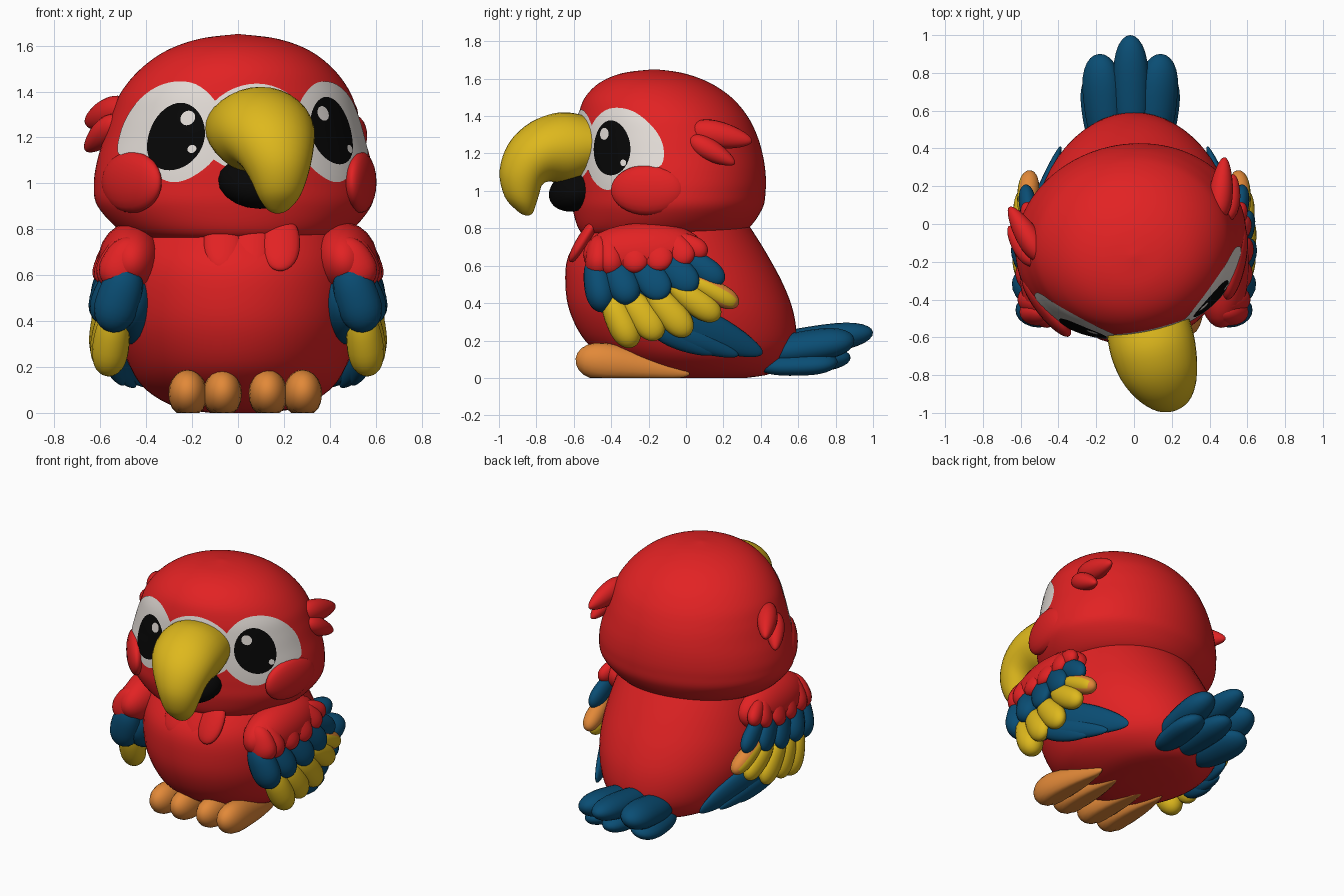
import bpy, bmesh, math
from mathutils import Vector, Matrix

if "Cube" in bpy.data.objects:
    bpy.data.objects.remove(bpy.data.objects["Cube"])

def mat(name, rgb):
    m = bpy.data.materials.new(name)
    m.diffuse_color = (*rgb, 1)
    m.use_nodes = True
    m.node_tree.nodes["Principled BSDF"].inputs["Base Color"].default_value = m.diffuse_color
    return m

RED = mat("red_plumage", (0.76, 0.016, 0.017))
BLUE = mat("blue_plumage", (0.003, 0.075, 0.175))
YELLOW = mat("yellow", (0.73, 0.48, 0.012))
ORANGE = mat("orange", (0.76, 0.25, 0.04))
WHITE = mat("off_white", (0.77, 0.72, 0.68))
BLACK = mat("black", (0.002, 0.002, 0.002))

# head is turned a little to one side
HEAD = Matrix.Translation((-0.018, -0.09, 0)) @ Matrix.Rotation(math.radians(13), 4, 'Z')

def finish(name, bm, material, m=Matrix()):
    bmesh.ops.transform(bm, matrix=m, verts=bm.verts)
    for v in bm.verts:
        v.co.z = max(v.co.z, 0)
    me = bpy.data.meshes.new(name)
    bm.to_mesh(me)
    bm.free()
    me.materials.append(material)
    ob = bpy.data.objects.new(name, me)
    bpy.context.collection.objects.link(ob)
    for p in me.polygons:
        p.use_smooth = True
    return ob

def spline(rows, steps, closed=False):
    """Smooth curve through tuples of any length."""
    n, out = len(rows), []
    get = (lambda i: rows[i % n]) if closed else (lambda i: rows[min(max(i, 0), n - 1)])
    for i in range(n if closed else n - 1):
        for k in range(steps):
            t = k / steps
            out.append(tuple(0.5 * (2 * b + (c - a) * t + (2 * a - 5 * b + 4 * c - d) * t * t
                                    + (3 * b - a - 3 * c + d) * t ** 3)
                             for a, b, c, d in zip(get(i - 1), get(i), get(i + 1), get(i + 2))))
    return out if closed else out + [rows[-1]]

def loft(name, rings, material, m=Matrix()):
    bm = bmesh.new()
    vs = [[bm.verts.new(p) for p in r] for r in rings]
    n = len(vs[0])
    for a, b in zip(vs, vs[1:]):
        for i in range(n):
            j = (i + 1) % n
            bm.faces.new((a[i], a[j], b[j], b[i]))
    bm.faces.new(vs[0])
    bm.faces.new(vs[-1])
    bmesh.ops.recalc_face_normals(bm, faces=bm.faces)
    return finish(name, bm, material, m)

def feather(name, base, tip, width, thick, material, normal, root=0.7, end=1.0, m=Matrix(), blunt=2.8):
    """Rounded lobe from base to tip; root and end scale its halves, blunt squares off the ends."""
    base, tip = Vector(base), Vector(tip)
    d = tip - base
    z = d.normalized()
    x = Vector(normal).cross(z).normalized()
    y = z.cross(x)
    bm = bmesh.new()
    bmesh.ops.create_uvsphere(bm, u_segments=20, v_segments=16, radius=1)
    for v in bm.verts:
        u = abs(v.co.z)
        t = (v.co.z + 1) / 2
        s = root + (end - root) * t
        if u < .999:
            s *= math.sqrt((1 - u ** blunt) / (1 - u * u))
        v.co = base + d * t + x * (v.co.x * width * s) + y * (v.co.y * thick * s)
    return finish(name, bm, material, m)

def circle(n):
    return [2 * math.pi * i / n for i in range(n)]

# body: height, front y, back y, half width
body = spline([(0, -.08, .32, .12), (.025, -.25, .46, .27), (.1, -.41, .55, .4),
               (.2, -.54, .59, .47), (.35, -.62, .575, .52), (.5, -.645, .52, .53),
               (.65, -.63, .44, .51), (.78, -.54, .36, .47), (.9, -.43, .28, .42)], 4)
loft("body", [[(w * math.sin(a), (f + b) / 2 - (b - f) / 2 * math.cos(a), z)
               for a in circle(56)] for z, f, b, w in body], RED)

# head: height, half width, front reach, back reach
head = spline([(.74, .34, .40, .24), (.785, .49, .475, .40), (.90, .60, .51, .49),
               (1.0, .615, .515, .51), (1.1, .60, .515, .51), (1.2, .57, .51, .495),
               (1.3, .54, .50, .465), (1.4, .50, .485, .415), (1.5, .42, .45, .33),
               (1.58, .31, .37, .21), (1.63, .17, .25, .07), (1.65, .01, .09, -.07)], 6)

def ring_point(row, a, grow=0.0):
    z, w, f, b = row
    return Vector(((w + grow) * math.sin(a),
                   (b - f) / 2 - ((f + b) / 2 + grow) * math.cos(a), z))

loft("head", [[ring_point(r, a) for a in circle(96)] for r in head], RED, HEAD)

def on_head(deg, z, grow=0.0):
    for p, q in zip(head, head[1:]):
        if p[0] <= z <= q[0]:
            t = (z - p[0]) / (q[0] - p[0])
            row = tuple(a + (b - a) * t for a, b in zip(p, q))
            return ring_point(row, math.radians(deg), grow)

def patch(name, outline, grow, material):
    """Thin painted plate following the head; outline is (degrees, height)."""
    n = len(outline)
    c = [sum(p[i] for p in outline) / n for i in (0, 1)]
    bm = bmesh.new()
    rings = [[bm.verts.new(on_head(c[0] + (p[0] - c[0]) * s / 10, c[1] + (p[1] - c[1]) * s / 10, grow))
              for p in outline] for s in range(1, 11)]
    bm.faces.new(rings[0])
    for a, b in zip(rings, rings[1:]):
        for i in range(n):
            j = (i + 1) % n
            bm.faces.new((a[i], b[i], b[j], a[j]))
    bmesh.ops.recalc_face_normals(bm, faces=bm.faces)
    bm.normal_update()
    f = next(iter(bm.faces))
    c = f.calc_center_median()
    if f.normal.dot(Vector((c.x, c.y, 0))) < 0:
        bmesh.ops.reverse_faces(bm, faces=bm.faces)
    finish(name, bm, material, HEAD)

def oval(deg, z, w, h, n=40):
    return [(deg + w * math.cos(a), z + h * math.sin(a)) for a in circle(n)]

# eyes with mirrored white surrounds
EYE = [(71, 1.14), (73, 1.24), (68, 1.34), (57, 1.42), (43, 1.445), (30, 1.42), (20, 1.34),
       (16, 1.2), (20, 1.1), (28, 1.03), (36, 1.005), (44, 1.03), (52, 1.09), (62, 1.115)]
patch("beak_surround", oval(-1, 1.24, 26, .195), .003, WHITE)
for s, side in ((1, "right"), (-1, "left")):
    patch(side + "_eye_white", [(s * a, z) for a, z in spline(EYE, 4, True)], .004, WHITE)
    patch(side + "_pupil", oval(s * 38.5, 1.217 + s * .013, 14, .147), .006, BLACK)
    patch(side + "_eye_glint", oval(s * 33.5, 1.295 + s * .01, 3.6, .032, 20), .008, WHITE)
    patch(side + "_small_glint", oval(s * 38.5 + 9, 1.15, 2, .018, 14), .008, WHITE)
    # cheek
    c = on_head(s * 61, 1.005, -.03)
    out = Vector((c.x, c.y, 0)).normalized()
    along = Vector((-out.y, out.x, 0)) * .2
    feather(side + "_cheek", c - along, c + along, .135, .058, RED, out, 1, 1, HEAD, 2)
    # head tufts
    feather(side + "_upper_tuft", (s * .475, .0, 1.33), (s * .585, .32, 1.265), .075, .065, RED,
            (s, 0, 0), 1.2, .7, HEAD, 2)
    feather(side + "_lower_tuft", (s * .515, -.01, 1.28), (s * .61, .22, 1.145), .06, .06, RED,
            (s, 0, 0), 1.2, .7, HEAD, 2)

# upper beak: top y, top z, bottom y, bottom z, half width, sideways shift
beak = spline([(-.42, 1.36, -.42, 1.12, .2, -.012), (-.53, 1.40, -.51, 1.08, .22, -.012),
               (-.67, 1.42, -.63, 1.04, .226, -.012), (-.82, 1.37, -.73, 1.05, .207, -.008),
               (-.94, 1.26, -.775, 1.03, .172, .002), (-.995, 1.11, -.79, .985, .133, .012),
               (-.97, .97, -.81, .92, .092, .015), (-.90, .89, -.825, .88, .045, .015),
               (-.865, .87, -.845, .868, .01, .015)], 4)
rings = []
for ty, tz, by, bz, w, sx in beak:
    top = Vector((sx, (ty + .09) / .974, tz))
    bot = Vector((sx, (by + .09) / .974, bz))
    rings.append([(top + bot) / 2 + (top - bot) / 2 * math.cos(a) + Vector((w * math.sin(a), 0, 0))
                  for a in circle(32)])
loft("upper_beak", rings, YELLOW, HEAD)
feather("lower_beak", (-.015, -.36, 1.07), (-.005, -.645, .945), .175, .11, BLACK, (0, -.4, -1), 1, 1, HEAD, 2)

# chest ruffle
for i, x in enumerate((-.065, .06, .185)):
    feather(f"chest_ruffle_{i}", (x, -.47, .86), (x, -.62, .60 + .02 * abs(i - 1)), .085, .035, RED,
            (0, -1, 0), 1, 1, blunt=2.3)

# wings: rows of overlapping feathers given as (base y, base z, tip y, tip z, half width)
def wing_x(y, z):
    return .615 - .55 * (y + .1) ** 2 - .65 * (z - .42) ** 2

ROWS = [("tip", BLUE, -.03, [(-.14, .36, .41, .13, .115), (-.15, .28, .28, .12, .075), (-.2, .3, .15, .13, .08)]),
        ("lower", YELLOW, .015, [(-.42, .46, -.28, .165, .09), (-.32, .46, -.14, .21, .09),
                                 (-.2, .48, .02, .23, .088), (-.08, .5, .18, .32, .08),
                                 (.02, .53, .28, .39, .065)]),
        ("middle", BLUE, .015, [(-.49, .66, -.44, .355, .09), (-.41, .66, -.29, .40, .095),
                                (-.28, .66, -.11, .43, .095), (-.15, .67, .05, .47, .09),
                                (-.03, .67, .20, .51, .075)]),
        ("shoulder", RED, .02, [(-.46, .76, -.47, .54, .08), (-.42, .78, -.39, .55, .085),
                                (-.32, .78, -.25, .57, .09), (-.2, .78, -.12, .58, .09),
                                (-.1, .76, .02, .615, .08), (-.06, .75, .11, .66, .065)])]
for s, side in ((1, "right"), (-1, "left")):
    feather(side + "_shoulder", (s * .46, -.55, .655), (s * .485, .10, .685), .165, .14, RED,
            (s, 0, .2), 1, .95, blunt=2.2)
    feather(side + "_wing_core", (s * .46, -.5, .5), (s * .46, .12, .45), .19, .12, BLUE,
            (s, 0, 0), 1, .9, blunt=2)
    for row, material, lift, feathers in ROWS:
        for i, (by, bz, ty, tz, w) in enumerate(feathers):
            thick = .05 + .26 * max(0, -.25 - (by + ty) / 2)
            if row == "lower":
                thick += .012
            base = (s * (wing_x(by, bz) - .025), by, bz)
            tip = (s * (wing_x(ty, tz) + lift), ty, tz)
            pointed = row == "tip"
            ob = feather(f"{side}_{row}_feather_{i}", base, tip, w, thick, material, (s, 0, 0),
                         1.1 if pointed else .8, .6 if pointed else 1, blunt=2 if pointed else 2.5)
            if row == "lower" and i == 4:  # rear feather is orange on its inner and rear sides
                ob.data.materials.append(ORANGE)
                for p in ob.data.polygons:
                    p.material_index = int(p.normal.x * s < .75)

# feet: two toes each
for i, x in enumerate((-.222, -.065, .128, .285)):
    c = -.14 if i < 2 else .205
    feather(f"toe_{i}", (c + (x - c) * .85, .02, .02), (x, -.59, .105), .094, .115, ORANGE,
            (0, 0, 1), .35, 1.2, blunt=2.6)

# tail fan
feather("tail_centre", (-.01, .38, .16), (-.02, 1.0, .245), .1, .08, BLUE, (0, 0, 1), .9, 1)
feather("tail_under_centre", (-.01, .38, .08), (-.02, .88, .11), .10, .07, BLUE, (0, 0, 1), .9, 1)
for s, side in ((1, "right"), (-1, "left")):
    feather(side + "_tail_upper", (s * .12 - .02, .38, .13), (s * .165 - .02, .90, .205), .108, .085, BLUE,
            (s * .3, 0, 1), .9, 1.05)
    feather(side + "_tail_lower", (s * .13 - .02, .38, .07), (s * .18 - .02, .81, .085), .11, .065, BLUE,
            (s * .3, 0, 1), .9, 1)
